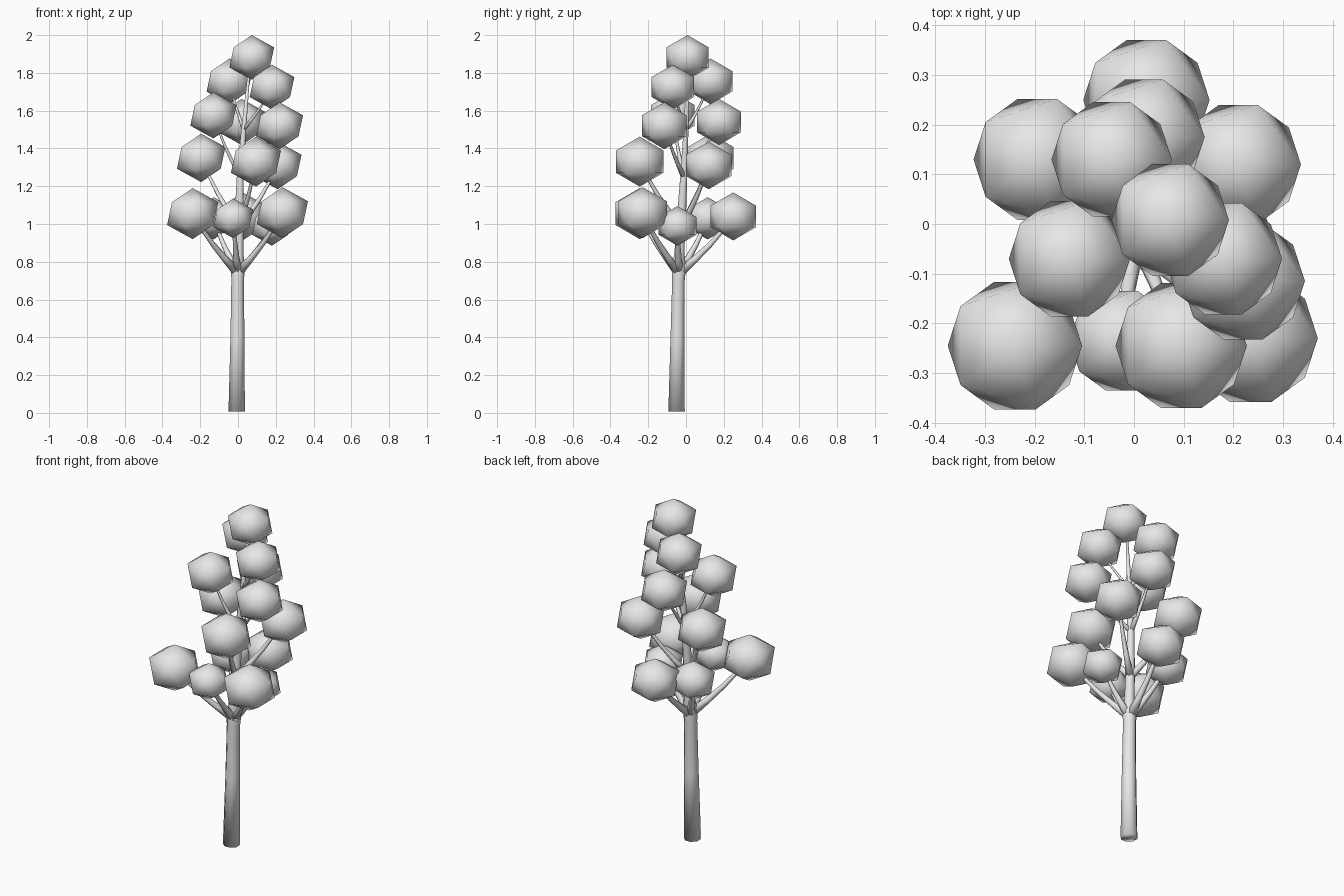
import bpy
import bmesh
import math
from mathutils import Vector, Matrix

cube = bpy.data.objects.get("Cube")
if cube:
    bpy.data.objects.remove(cube, do_unlink=True)


def make_material(name, colour):
    mat = bpy.data.materials.new(name)
    mat.use_nodes = True
    mat.diffuse_color = colour
    mat.node_tree.nodes["Principled BSDF"].inputs["Base Color"].default_value = colour
    return mat


grey = make_material("light grey", (0.8, 0.8, 0.8, 1))


def finish(bm, name):
    """Turn a bmesh into a smooth-shaded object."""
    bmesh.ops.recalc_face_normals(bm, faces=bm.faces)
    for face in bm.faces:
        face.smooth = True
    mesh = bpy.data.meshes.new(name)
    bm.to_mesh(mesh)
    bm.free()
    mesh.materials.append(grey)
    obj = bpy.data.objects.new(name, mesh)
    bpy.context.collection.objects.link(obj)
    return obj


def tube(name, points, radii, sides=8):
    """Loft rings along a path, with closed ends."""
    bm = bmesh.new()
    points = [Vector(p) for p in points]
    rings = []
    for i, (point, radius) in enumerate(zip(points, radii)):
        along = points[min(i + 1, len(points) - 1)] - points[max(i - 1, 0)]
        turn = Vector((0, 0, 1)).rotation_difference(along)
        ring = []
        for k in range(sides):
            a = math.tau * (k + 0.5) / sides
            offset = Vector((math.cos(a), math.sin(a), 0)) * radius
            ring.append(bm.verts.new(point + turn @ offset))
        rings.append(ring)
    for low, high in zip(rings, rings[1:]):
        for k in range(sides):
            n = (k + 1) % sides
            bm.faces.new((low[k], low[n], high[n], high[k]))
    bm.faces.new(rings[0])
    bm.faces.new(rings[-1])
    return finish(bm, name)


def foliage(name, centre, width):
    """Twenty-sided leaf clump, slightly flattened."""
    bm = bmesh.new()
    scale = Matrix.Diagonal((width * 1.12, width * 1.12, width, 1))
    bmesh.ops.create_icosphere(bm, subdivisions=1, radius=1,
                               matrix=Matrix.Translation(centre) @ scale)
    return finish(bm, name)


# Trunk: thick lower stem, flared fork, thin wandering leader
tube("trunk",
     [(-0.007, -0.05, 0.008), (-0.003, -0.045, 0.4), (-0.002, -0.04, 0.7),
      (0.0, -0.037, 0.77), (0.002, -0.035, 0.85), (0.005, -0.025, 1.02),
      (0.012, -0.012, 1.25), (0.03, 0.0, 1.5), (0.06, 0.01, 1.82)],
     [0.047, 0.04, 0.036, 0.04, 0.028, 0.026, 0.02, 0.014, 0.006])

# Whorls: fork point, branch radius, then leaf clumps (x, y, z, half width)
whorls = {
    "lower": ((0.0, -0.037, 0.74), 0.022, [
        (-0.24, -0.245, 1.055, 0.135), (0.235, -0.23, 1.06, 0.135),
        (-0.025, -0.235, 1.03, 0.105), (0.025, 0.25, 1.04, 0.127),
        (0.18, -0.045, 0.99, 0.105), (-0.13, 0.115, 1.03, 0.112)]),
    "middle": ((0.005, -0.026, 0.98), 0.018, [
        (-0.195, 0.13, 1.35, 0.128), (0.095, -0.245, 1.33, 0.132),
        (0.21, 0.12, 1.31, 0.126)]),
    "upper": ((0.012, -0.012, 1.25), 0.013, [
        (-0.13, -0.07, 1.575, 0.122), (0.22, -0.115, 1.52, 0.124),
        (0.02, 0.175, 1.54, 0.122)]),
    "top": ((0.03, 0.0, 1.5), 0.01, [
        (-0.045, 0.13, 1.755, 0.121), (0.18, -0.07, 1.725, 0.118)]),
}

for level, (fork, radius, clumps) in whorls.items():
    start = Vector(fork)
    for i, (x, y, z, width) in enumerate(clumps, 1):
        end = Vector((x, y, z))
        # Branch leaves the stem, bows outward, then rises into its clump
        bow = Vector((x - start.x, y - start.y, 0)) * 0.07
        path = [start.lerp(end, t) + bow * math.sin(t * math.pi)
                for t in (0, 0.25, 0.5, 0.75, 1)]
        tube(f"{level}_branch_{i}", path,
             [radius * f for f in (1.2, 0.85, 0.65, 0.5, 0.35)], 6)
        foliage(f"{level}_leaf_clump_{i}", end, width)

# Crown clump on the end of the leader
foliage("crown_leaf_clump", Vector((0.073, 0.008, 1.882)), 0.118)
